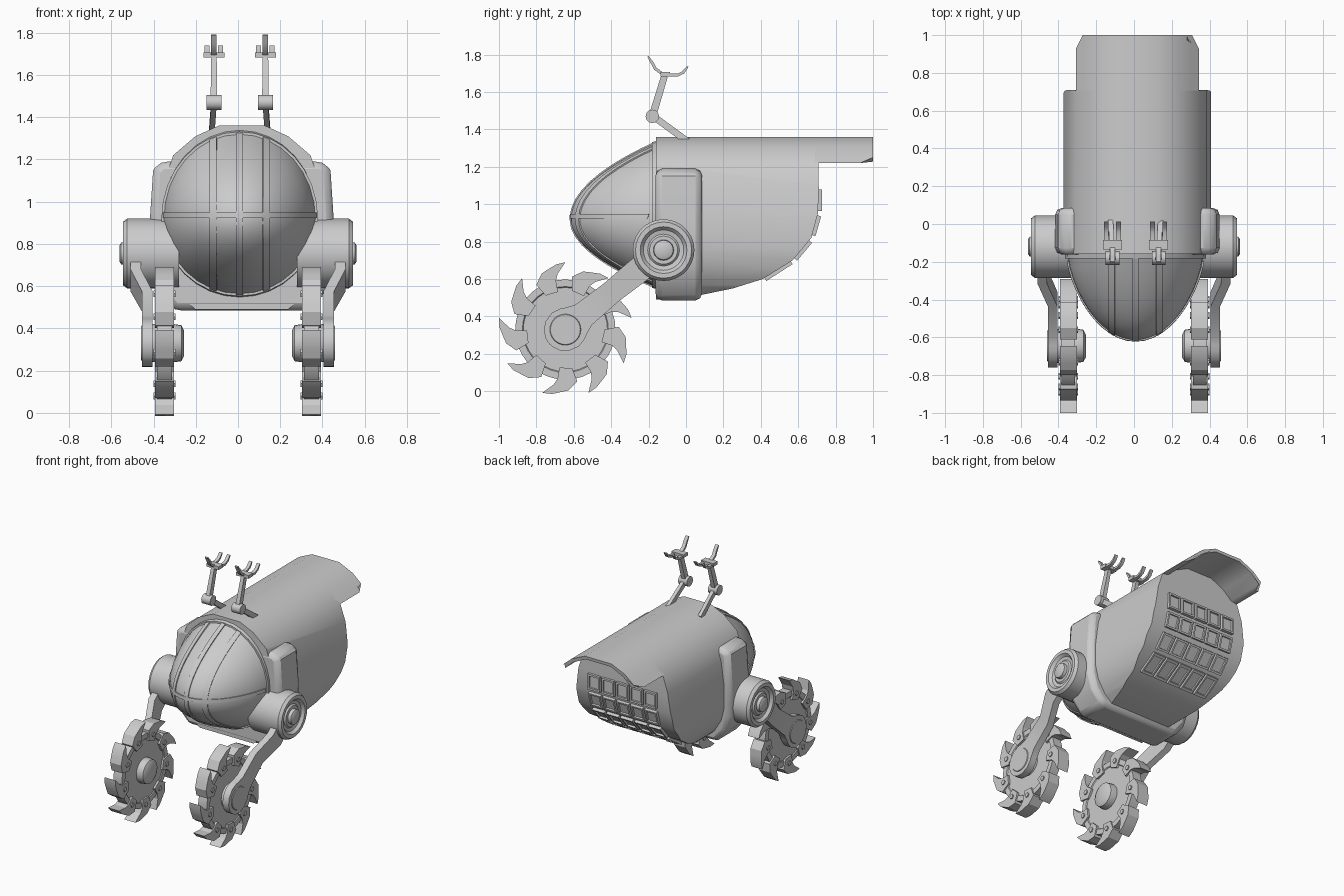
import bpy, bmesh, math
from math import sin, cos, pi, sqrt, radians
from mathutils import Vector

if "Cube" in bpy.data.objects:
    bpy.data.objects.remove(bpy.data.objects["Cube"])


def loft(name, rings, mirror=False, x=0.0, angle=35, bevel=0, parent_bm=None):
    """Skin closed rings of points and cap both ends."""
    bm = parent_bm or bmesh.new()
    vr = [[bm.verts.new(p) for p in r] for r in rings]
    n = len(rings[0])
    for a, b in zip(vr, vr[1:]):
        for i in range(n):
            bm.faces.new((a[i], a[(i + 1) % n], b[(i + 1) % n], b[i]))
    bm.faces.new(vr[0])
    bm.faces.new(vr[-1][::-1])
    if parent_bm:
        return None
    return finish(name, bm, mirror, x, angle, bevel)


def finish(name, bm, mirror=False, x=0.0, angle=35, bevel=0):
    bmesh.ops.recalc_face_normals(bm, faces=bm.faces[:])
    me = bpy.data.meshes.new(name)
    bm.to_mesh(me)
    bm.free()
    ob = bpy.data.objects.new(name, me)
    bpy.context.collection.objects.link(ob)
    ob.location.x = x
    bpy.context.view_layer.objects.active = ob
    if bevel:
        m = ob.modifiers.new("bevel", 'BEVEL')
        m.width, m.segments, m.limit_method, m.angle_limit = bevel, 2, 'ANGLE', radians(40)
    if mirror:
        ob.modifiers.new("mirror", 'MIRROR')
    smooth(ob, angle)
    return ob


def smooth(ob, angle):
    for p in ob.data.polygons:
        p.use_smooth = True
    ob.data.set_sharp_from_angle(angle=radians(angle))


def lathe(name, prof, y, z, n=24, **kw):
    """Turn (x, radius) pairs about an axis along x."""
    return loft(name, [[(px, y + r * cos(2 * pi * i / n), z + r * sin(2 * pi * i / n))
                        for i in range(n)] for px, r in prof], **kw)


def sweep(name, st, **kw):
    """Rectangular bar through stations (x, y, z, half width in x, half thickness)."""
    rings = []
    for i, (x, y, z, hx, ht) in enumerate(st):
        a, b = st[max(i - 1, 0)], st[min(i + 1, len(st) - 1)]
        d = Vector((b[1] - a[1], b[2] - a[2])).normalized() * ht
        rings.append([(x - hx, y - d.y, z + d.x), (x + hx, y - d.y, z + d.x),
                      (x + hx, y + d.y, z - d.x), (x - hx, y + d.y, z - d.x)])
    return loft(name, rings, **kw)


def both(half):
    return half + [(-x, z) for x, z in reversed(half)]


CX = 0.018
# Hull: cross-section cut by the side profile
section = both([(.11, 1.36), (.22, 1.31), (.325, 1.22), (.365, 1.1), (.39, .92), (.39, .76),
                (.365, .66), (.31, .57), (.22, .49)])
profile = [(-.16, 1.4), (.705, 1.4), (.71, 1.08), (.705, .95), (.67, .82), (.57, .70), (.41, .60),
           (.25, .55), (.08, .515), (-.16, .49)]
hull = loft("hull", [[(x, y, z) for x, z in section] for y in (-.16, .9)], x=CX)
cutter = loft("hull_cutter", [[(x, y, z) for y, z in profile] for x in (-.6, .6)])
cutter.hide_render = True
m = hull.modifiers.new("cut", 'BOOLEAN')
m.operation, m.object, m.solver = 'INTERSECT', cutter, 'EXACT'
bpy.context.view_layer.objects.active = hull
bpy.context.view_layer.update()
bpy.ops.object.modifier_apply(modifier="cut")
bpy.data.objects.remove(cutter)
smooth(hull, 35)

# Rear visor: thin arched shell with clipped corners
outer = both([(.11, 1.36), (.22, 1.31), (.29, 1.25), (.325, 1.22)][::-1])
arch = outer + [(x * .94, z - .022 if abs(x) < .3 else z) for x, z in reversed(outer)]
loft("rear_visor", [[(x, .69, z) for x, z in arch],
                    [(x, .93 if z < 1.225 and abs(x) > .3 else 1.0, z) for x, z in arch]], x=CX)

# Rear panels: recessed tiles following the curved back
bm = bmesh.new()
for (y0, z0), (y1, z1) in [((.71, 1.08), (.71, .965)), ((.705, .94), (.675, .835)),
                           ((.66, .805), (.58, .71)), ((.56, .695), (.42, .605))]:
    t = Vector((0, y1 - y0, z1 - z0)).normalized()
    n = Vector((0, -t.z, t.y))
    for i in range(5):
        x0 = (i - 2) * .115
        base = [Vector((x0 + sx * .05, y, z)) for sx, y, z in
                ((-1, y0, z0), (1, y0, z0), (1, y1, z1), (-1, y1, z1))]
        c = sum(base, Vector()) / 4
        inner = [c + (p - c) * .76 for p in base]
        loft("", [[p - n * .01 for p in base], [p + n * .018 for p in base],
                  [p + n * .018 for p in inner], [p + n * .004 for p in inner]], parent_bm=bm)
finish("rear_panels", bm, x=CX)

# Shoulder band around the hull front
band = both([(.33, 1.19), (.385, 1.19), (.42, 1.15), (.435, .92), (.435, .7), (.40, .58), (.32, .485)])
loft("shoulder_band", [[(x, y, z) for x, z in band] for y in (-.162, .085)], x=CX, bevel=.035)

# Nose dome
W, L, Y0, Z0, DX = .362, .455, -.16, .92, .008


def dome_ring(t, s=1.0, n=32):
    out = []
    for i in range(n):
        a = 2 * pi * i / n
        h = .41 if sin(a) > 0 else .365
        out.append((s * W * sqrt(1 - t ** 1.5) * cos(a), Y0 - L * t, Z0 + s * h * sqrt(1 - t) * sin(a)))
    return out


def dome_point(x, z):
    """Point on the dome in front of (x, z), z measured from the dome axis."""
    h, lo, hi = (.41 if z > 0 else .365), 0.0, .9999
    for _ in range(30):
        t = (lo + hi) / 2
        if (x / W) ** 2 / (1 - t ** 1.5) + (z / h) ** 2 / (1 - t) < 1:
            lo = t
        else:
            hi = t
    return Vector((x, -L * lo, z))


def rib_ring(pair):
    o = Vector((0, Y0, Z0))
    a, b = (dome_point(*p) for p in pair)
    return [o + a * .96, o + a * 1.018, o + b * 1.018, o + b * .96]


loft("nose_dome", [dome_ring(1 - (k / 12) ** 2) for k in (12, 11, 10, 9, 8, 7, 6, 5, 4, 3, 2, 1, .2)], x=DX)
loft("dome_rim", [dome_ring(0, 1.02), dome_ring(.05, 1.03)], x=DX)
bm = bmesh.new()
for x in (-.125, 0, .125):
    k = sqrt(1 - (x / W) ** 2) * .985
    angs = [(-90 + 180 * i / 24) * pi / 180 for i in range(25)]
    loft("", [rib_ring([(x + s * .016, (.41 if sin(a) > 0 else .365) * k * sin(a)) for s in (-1, 1)])
              for a in angs], parent_bm=bm)
loft("", [rib_ring([(W * .985 * sin(a), z) for z in (.003, .028)]) for a in angs], parent_bm=bm)
finish("dome_ribs", bm, x=DX)

# Shoulder drums
HY, HZ, WY, WZ = -.12, .755, -.645, .33
lathe("shoulder_drum", [(.28, .165), (.525, .165), (.545, .15), (.545, .125), (.525, .108), (.52, .085),
                        (.53, .075), (.53, .055), (.553, .052), (.56, .04)], HY, HZ, n=28, mirror=True)

# Cranked arms from drum to wheel, rounded at the wheel end
d = Vector((WY - HY, WZ - HZ))
length = d.length
d.normalize()
spec = [(.05, .485, .07), (.2, .485, .068), (.36, .43, .062), (.55, .43, .07), (.6, .43, .09)]
spec += [(length + .115 * sin(radians(a)), .43, .115 * cos(radians(a))) for a in (-25, 0, 30, 55, 75, 88)]
sweep("wheel_arm", [(x, HY + d.x * s, HZ + d.y * s, .025, hw) for s, x, hw in spec], mirror=True)

# Wheel axle with inner and outer caps
lathe("wheel_axle", [(.255, .06), (.268, .085), (.30, .09), (.445, .09), (.46, .08)], WY, WZ, mirror=True)

# Wheel discs
lathe("wheel_disc", [(.318, .21), (.318, .225), (.312, .23), (.312, .268), (.383, .268), (.383, .23),
                     (.377, .225), (.377, .21)], WY, WZ, n=36, mirror=True)

# Hooked wheel teeth and their bolts
hook = [(.205, -9), (.265, -9), (.30, -12), (.36, -20), (.352, -12), (.335, -4), (.325, 3), (.285, 13), (.21, 10)]
tb, bb = bmesh.new(), bmesh.new()
for k in range(9):
    a0 = radians(-90 + 40 * k)
    loft("", [[(x, WY + r * cos(a0 + radians(a)), WZ + r * sin(a0 + radians(a))) for r, a in hook]
              for x in (.303, .393)], parent_bm=tb)
    lathe("", [(.296, .018), (.40, .018)], WY + .25 * cos(a0), WZ + .25 * sin(a0), n=6, parent_bm=bb)
finish("wheel_teeth", tb, mirror=True, angle=20)
finish("wheel_bolts", bb, mirror=True)

# Jointed feelers with three-pronged claws
F = .122
sweep("feeler_lower", [(F + .01, .01, 1.335, .013, .018), (F, -.175, 1.47, .013, .018)], mirror=True, x=DX)
lathe("feeler_joint", [(F - .036, .036), (F + .036, .036)], -.18, 1.47, n=12, mirror=True, x=DX)
sweep("feeler_upper", [(F, -.18, 1.47, .016, .02), (F, -.115, 1.685, .013, .018)], mirror=True, x=DX)
sweep("claw_bar", [(F, -.135, 1.695, .05, .012), (F, -.085, 1.695, .05, .012)], mirror=True, x=DX)
sweep("claw_front_prong", [(F, -.115, 1.69, .013, .008), (F, -.165, 1.725, .013, .008),
                           (F, -.18, 1.755, .013, .008), (F, -.203, 1.79, .013, .004)], mirror=True, x=DX)
for name, off in (("claw_rear_prong_inner", -.032), ("claw_rear_prong_outer", .032)):
    sweep(name, [(F + off, -.1, 1.69, .012, .008), (F + off, -.045, 1.69, .012, .008),
                 (F + off, -.015, 1.705, .012, .008), (F + off, .01, 1.737, .012, .004)], mirror=True, x=DX)
